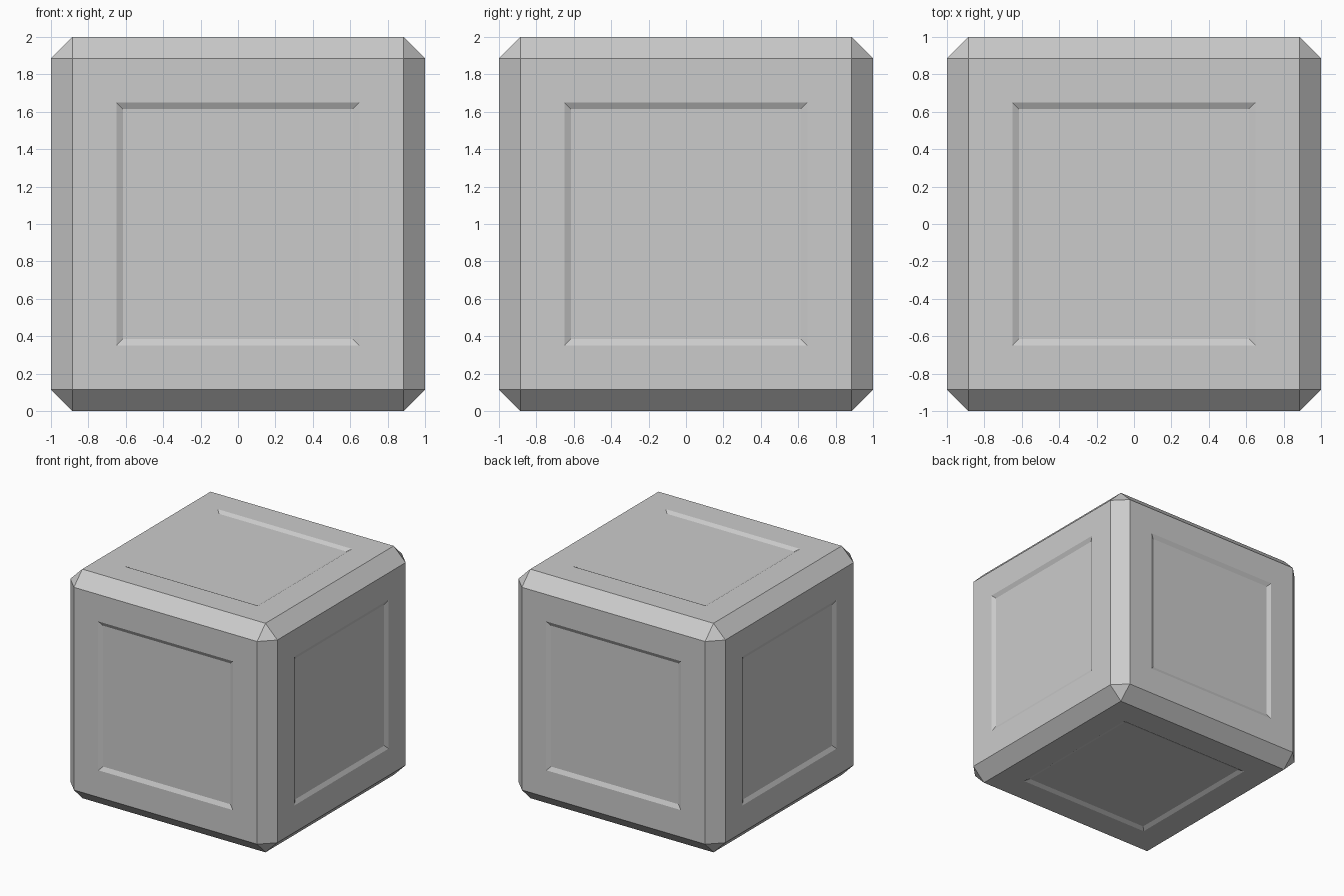
import bpy, bmesh

if "Cube" in bpy.data.objects:
    bpy.data.objects.remove(bpy.data.objects["Cube"])

CHAMFER, BORDER, SLOPE, DEPTH = 0.115, 0.235, 0.035, 0.018

bm = bmesh.new()
bmesh.ops.create_cube(bm, size=2)

# Flat chamfer on every edge, triangular corners
bmesh.ops.bevel(bm, geom=bm.edges[:], offset=CHAMFER, offset_type='OFFSET',
                segments=1, profile=0.5, affect='EDGES')
bm.normal_update()

# Recessed square panel on each of the six main faces
panels = [f for f in bm.faces if max(abs(c) for c in f.normal) > 0.99]
bmesh.ops.inset_individual(bm, faces=panels, thickness=BORDER, use_even_offset=True)
bmesh.ops.inset_individual(bm, faces=panels, thickness=SLOPE, use_even_offset=True)
for f in panels:
    bmesh.ops.translate(bm, verts=f.verts[:], vec=f.normal * -DEPTH)

# Stand the block on the ground
bmesh.ops.translate(bm, verts=bm.verts[:], vec=(0, 0, 1))
bm.normal_update()

mesh = bpy.data.meshes.new("panelled_block")
bm.to_mesh(mesh)
bm.free()
block = bpy.data.objects.new("panelled_block", mesh)
bpy.context.collection.objects.link(block)
